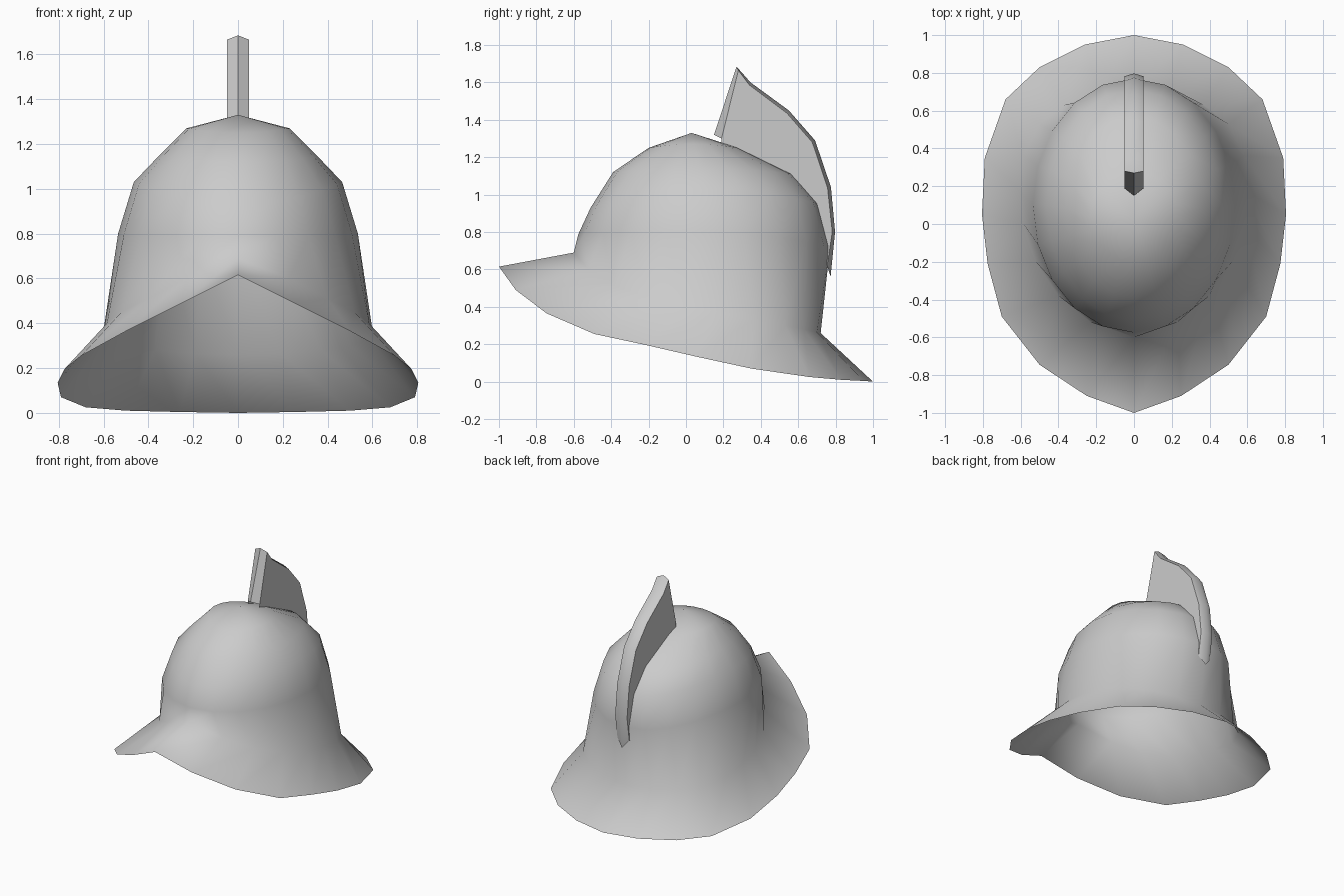
import bpy, bmesh
from math import sin, cos, pi, radians

if "Cube" in bpy.data.objects:
    bpy.data.objects.remove(bpy.data.objects["Cube"])


def finish(name, bm, angle):
    bmesh.ops.remove_doubles(bm, verts=bm.verts, dist=0.0005)
    bmesh.ops.recalc_face_normals(bm, faces=bm.faces)
    me = bpy.data.meshes.new(name)
    bm.to_mesh(me)
    bm.free()
    ob = bpy.data.objects.new(name, me)
    bpy.context.collection.objects.link(ob)
    bpy.ops.object.select_all(action='DESELECT')
    ob.select_set(True)
    bpy.context.view_layer.objects.active = ob
    bpy.ops.object.shade_smooth_by_angle(angle=radians(angle))
    return ob


def full_loop(half):
    # Mirror a front-to-back half outline into a closed loop
    return half + [(-x, y, z) for x, y, z in half[-2:0:-1]]


def dome_ring(front, side, back):
    # Egg-shaped ring: front (y, z), side (x, y, z), back (y, z)
    half = []
    for i in range(11):
        t = i * pi / 10
        c = cos(t)
        end = front if c > 0 else back
        half.append((side[0] * sin(t),
                     side[1] + (end[0] - side[1]) * abs(c),
                     side[2] + (end[1] - side[2]) * c * c))
    return full_loop(half)


# Helmet shell: flared brim edge, crease, then dome rings up to the apex
brim = full_loop([(0, -1, .615), (.25, -.91, .49), (.50, -.745, .365),
                  (.70, -.49, .255), (.775, -.21, .195), (.805, .05, .135),
                  (.79, .35, .07), (.68, .66, .025), (.50, .83, .01),
                  (.26, .95, .004), (0, 1, 0)])
crease = full_loop([(0, -.60, .69), (.23, -.52, .60), (.40, -.38, .51),
                    (.52, -.20, .45), (.585, 0, .40), (.60, .17, .37),
                    (.585, .36, .33), (.50, .53, .30), (.37, .63, .28),
                    (.19, .70, .265), (0, .72, .26)])
loops = [brim, crease,
         dome_ring((-.575, .79), (.535, .10, .80), (.77, .72)),
         dome_ring((-.51, .93), (.465, .10, 1.03), (.71, .95)),
         dome_ring((-.39, 1.12), (.36, .08, 1.14), (.57, 1.11)),
         dome_ring((-.20, 1.25), (.23, .04, 1.27), (.28, 1.25))]
bm = bmesh.new()
rows = [[bm.verts.new(p) for p in loop] for loop in loops]
n = len(brim)
for a, b in zip(rows, rows[1:]):
    for i in range(n):
        j = (i + 1) % n
        bm.faces.new((a[i], a[j], b[j], b[i]))
apex = bm.verts.new((0, .03, 1.33))
for i in range(n):
    bm.faces.new((rows[-1][i], rows[-1][(i + 1) % n], apex))
finish("helmet_shell", bm, 180)

# Crest fin: ridge line, side edges just inside it, and roots sunk in the dome
ridge = [(.15, 1.32), (.27, 1.685), (.345, 1.60), (.55, 1.45), (.69, 1.29),
         (.775, 1.04), (.797, .80), (.773, .56)]
edge = [(.19, 1.30), (.28, 1.665), (.34, 1.585), (.54, 1.435), (.675, 1.28),
        (.757, 1.035), (.782, .80), (.755, .62)]
root = [(.19, 1.24), (.20, 1.24), (.28, 1.22), (.45, 1.13), (.56, 1.06),
        (.65, .94), (.70, .78), (.72, .62)]
bm = bmesh.new()
cols = [[bm.verts.new((x, y, z)) for y, z in line]
        for x, line in ((-.05, root), (-.05, edge), (0, ridge), (.05, edge), (.05, root))]
for a, b in zip(cols, cols[1:]):
    for i in range(len(a) - 1):
        bm.faces.new((a[i], a[i + 1], b[i + 1], b[i]))
finish("crest", bm, 50)
